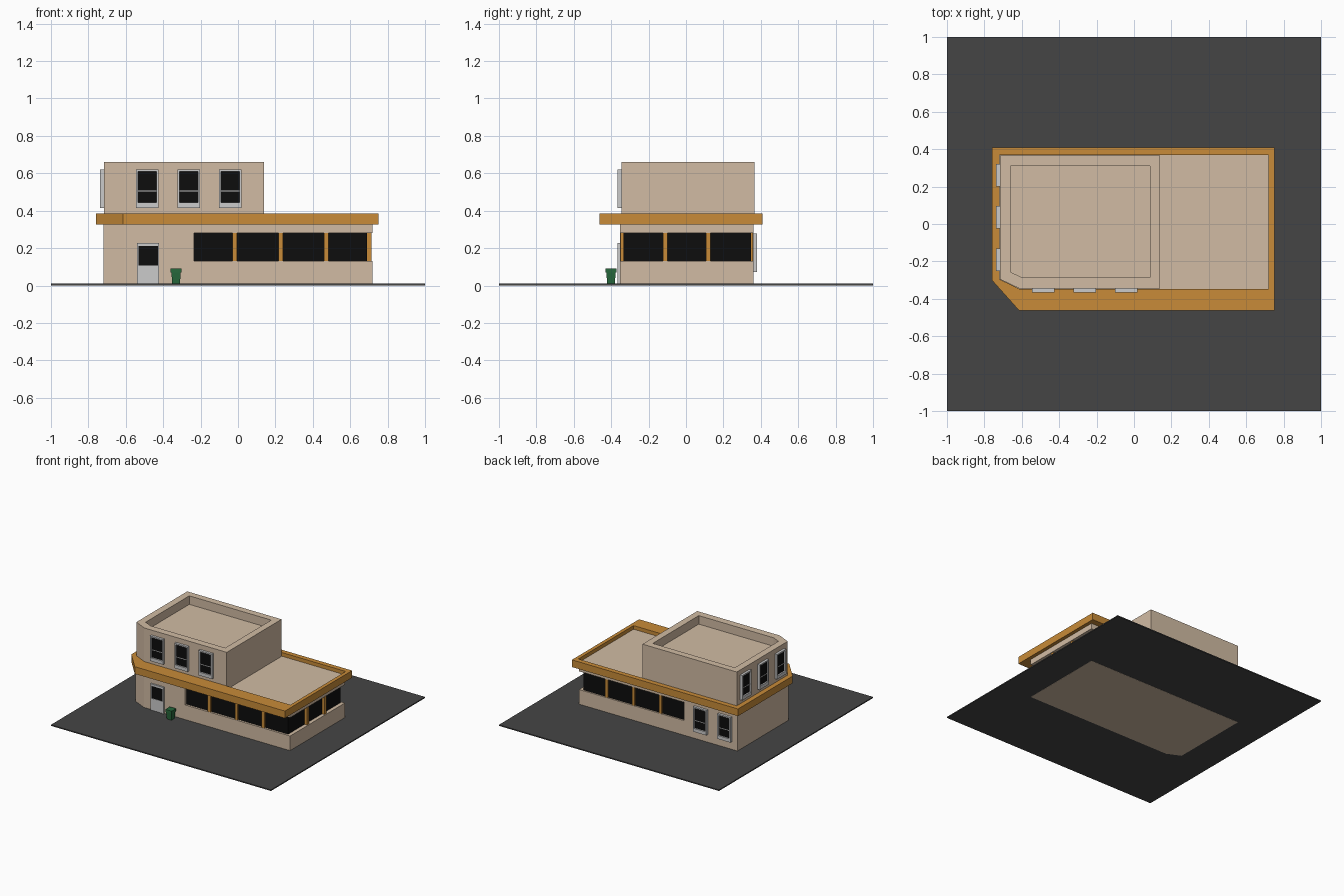
import bpy, bmesh
from mathutils import Matrix, Vector
from math import pi

if "Cube" in bpy.data.objects:
    bpy.data.objects.remove(bpy.data.objects["Cube"])


def mat(name, rgb):
    m = bpy.data.materials.new(name)
    m.diffuse_color = (*rgb, 1)
    m.use_nodes = True
    m.node_tree.nodes["Principled BSDF"].inputs["Base Color"].default_value = m.diffuse_color
    return m


TAN = mat("plaster", (0.64, 0.50, 0.37))
ORANGE = mat("orange_trim", (0.58, 0.26, 0.04))
BLACK = mat("dark_glass", (0.004, 0.004, 0.004))
ASPHALT = mat("asphalt", (0.06, 0.06, 0.06))
GREEN = mat("green_plastic", (0.02, 0.14, 0.045))


def finish(name, bm, *mats):
    bmesh.ops.recalc_face_normals(bm, faces=bm.faces)
    me = bpy.data.meshes.new(name)
    bm.to_mesh(me)
    bm.free()
    for m in mats:
        if m:
            me.materials.append(m)
    ob = bpy.data.objects.new(name, me)
    bpy.context.collection.objects.link(ob)
    return ob


def add_box(bm, x, y, z):
    size = Vector((x[1] - x[0], y[1] - y[0], z[1] - z[0]))
    mid = Vector((x[0] + x[1], y[0] + y[1], z[0] + z[1])) / 2
    bmesh.ops.create_cube(bm, size=1, matrix=Matrix.Translation(mid) @ Matrix.Diagonal((*size, 1)))


def box(name, x, y, z, m=None):
    bm = bmesh.new()
    add_box(bm, x, y, z)
    return finish(name, bm, m)


def loft(name, loops, mats, last=0):
    """Skin a stack of matching loops, capping both ends."""
    bm = bmesh.new()
    rings = [[bm.verts.new((x, y, z)) for x, y in pts] for pts, z in loops]
    n = len(rings[0])
    for a, b in zip(rings, rings[1:]):
        for i in range(n):
            j = (i + 1) % n
            bm.faces.new((a[i], a[j], b[j], b[i]))
    bm.faces.new(rings[0])
    bm.faces.new(rings[-1]).material_index = last
    return finish(name, bm, *mats)


def outline(x0, x1, y0, y1, cx, cy):
    """Rectangle with the front left corner cut off."""
    return [(cx, y0), (x1, y0), (x1, y1), (x0, y1), (x0, cy)]


def rect(x0, x1, y0, y1):
    return [(x0, y0), (x1, y0), (x1, y1), (x0, y1)]


# ground slab
box("ground_slab", (-1, 1), (-1, 1), (0.001, 0.01), ASPHALT)

# lower storey: base, solid end and header around the window band
foot = outline(-0.72, 0.72, -0.352, 0.36, -0.61, -0.30)
loft("lower_wall_base", [(foot, 0), (foot, 0.13)], [TAN])
end = outline(-0.72, -0.235, -0.352, 0.36, -0.61, -0.30)
loft("lower_wall_end", [(end, 0.13), (end, 0.28)], [TAN])
loft("lower_wall_header", [(foot, 0.28), (foot, 0.326)], [TAN])

# wraparound window band
box("window_band_glass", (-0.235, 0.69), (-0.335, 0.348), (0.13, 0.28), BLACK)
bm = bmesh.new()
for x in (-0.018, 0.228, 0.472):
    for y in ((-0.35, -0.33), (0.34, 0.358)):
        add_box(bm, (x - 0.012, x + 0.012), y, (0.13, 0.28))
for y in (-0.11, 0.118):
    add_box(bm, (0.68, 0.713), (y - 0.012, y + 0.012), (0.13, 0.28))
finish("window_band_mullions", bm, ORANGE)

# canopy rim with sunken roof
outer = outline(-0.76, 0.75, -0.462, 0.41, -0.615, -0.30)
inner = outline(-0.72, 0.72, -0.348, 0.37, -0.61, -0.295)
loft("canopy", [(outer, 0.326), (outer, 0.385), (inner, 0.385), (inner, 0.355)], [ORANGE, TAN], 1)

# upper storey with parapet
up_out = outline(-0.717, 0.14, -0.346, 0.365, -0.61, -0.295)
up_in = outline(-0.66, 0.085, -0.287, 0.31, -0.595, -0.257)
loft("upper_storey", [(up_out, 0.35), (up_out, 0.66), (up_in, 0.66), (up_in, 0.59)], [TAN])


def window(name, loc, turn):
    """Sash window 0.12 wide and 0.205 tall, facing -y before turning."""
    bm = bmesh.new()
    for x in ((-0.06, -0.049), (0.049, 0.06)):
        add_box(bm, x, (-0.02, 0.005), (0, 0.205))
    add_box(bm, (-0.049, 0.049), (-0.02, 0.005), (0, 0.028))
    add_box(bm, (-0.049, 0.049), (-0.02, 0.005), (0.194, 0.205))
    add_box(bm, (-0.049, 0.049), (-0.011, 0.005), (0.088, 0.093))
    frame = finish(name + "_frame", bm)
    glass = box(name + "_glass", (-0.049, 0.049), (-0.008, 0.005), (0.028, 0.194), BLACK)
    for ob in (frame, glass):
        ob.matrix_world = Matrix.Translation(loc) @ Matrix.Rotation(turn, 4, 'Z')


for i, x in enumerate((-0.485, -0.263, -0.042)):
    window(f"front_window_{i + 1}", (x, -0.346, 0.415), 0)
for i, y in enumerate((-0.19, 0.035, 0.26)):
    window(f"left_window_{i + 1}", (-0.717, y, 0.415), -pi / 2)
for i, x in enumerate((-0.39, -0.61)):
    window(f"back_window_{i + 1}", (x, 0.36, 0.073), pi)

# front door: frame, lower panel and glass
bm = bmesh.new()
for x in ((-0.54, -0.533), (-0.429, -0.422)):
    add_box(bm, x, (-0.365, -0.345), (0.005, 0.228))
add_box(bm, (-0.533, -0.429), (-0.365, -0.345), (0.212, 0.228))
add_box(bm, (-0.533, -0.429), (-0.36, -0.345), (0.005, 0.108))
finish("door_frame", bm)
box("door_glass", (-0.533, -0.429), (-0.357, -0.345), (0.108, 0.212), BLACK)

# tapered bin with overhanging lid
lid = rect(-0.36, -0.302, -0.43, -0.372)
loft("bin_body", [(rect(-0.351, -0.311, -0.421, -0.381), 0.005),
                  (rect(-0.356, -0.306, -0.426, -0.376), 0.07)], [GREEN])
loft("bin_lid", [(lid, 0.07), (lid, 0.09)], [GREEN])
